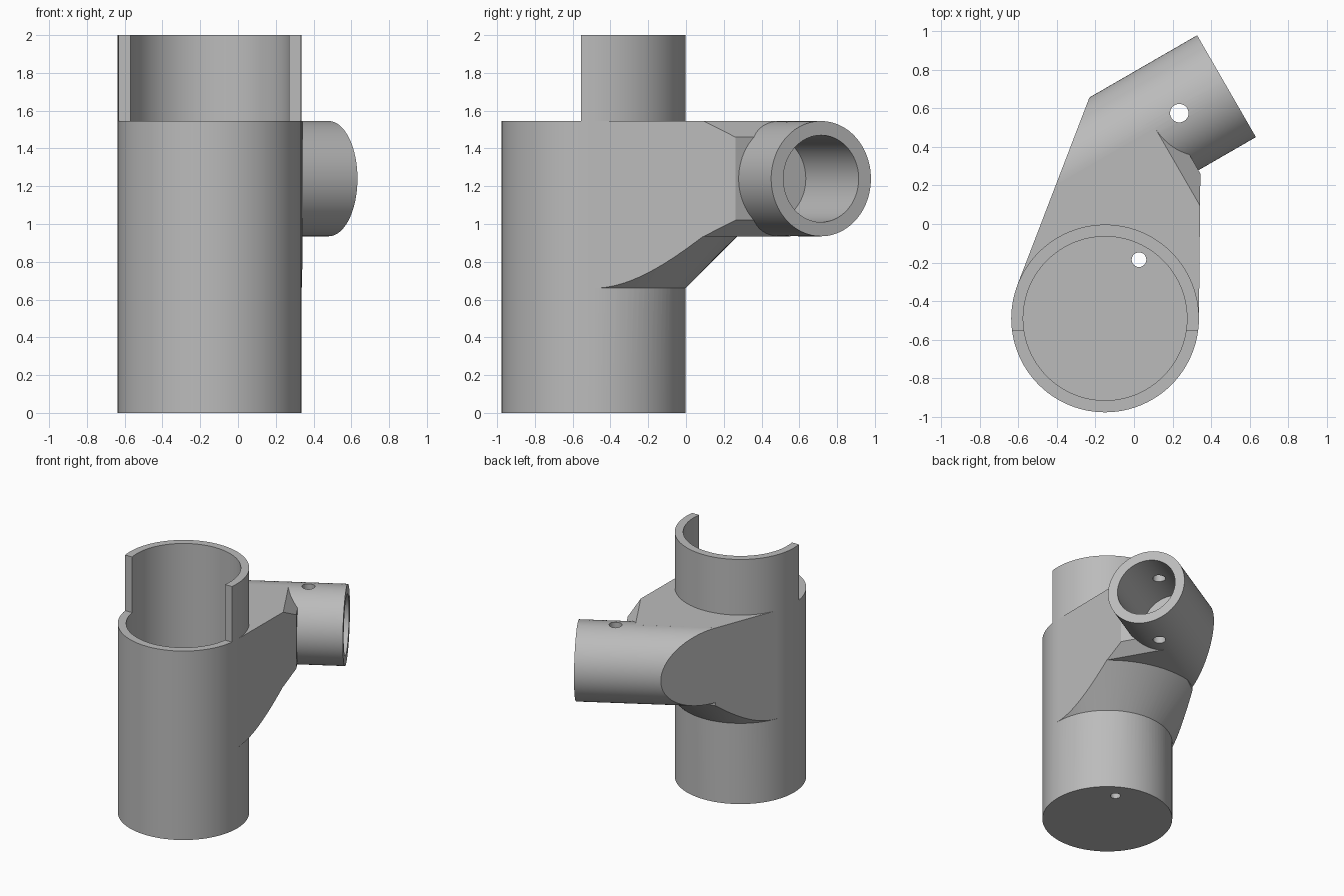
import bpy
import bmesh
from math import pi, cos, sin
from mathutils import Vector

old = bpy.data.objects.get("Cube")
if old:
    bpy.data.objects.remove(old, do_unlink=True)

SEG = 96
UP = Vector((0, 0, 1))
BODY = Vector((-0.15, -0.49, 0))        # vertical axis of the main socket
R_BODY, R_BORE = 0.487, 0.425
SHOULDER, FLOOR = 1.545, 0.12
AXIS = Vector((cos(pi / 6), 0.5, 0))    # direction of the side tube
SIDE = Vector((-0.5, cos(pi / 6), 0))
TUBE_END = Vector((0.48, 0.715, 1.24))


def finish(name, bm):
    bmesh.ops.recalc_face_normals(bm, faces=bm.faces)
    mesh = bpy.data.meshes.new(name)
    bm.to_mesh(mesh)
    bm.free()
    obj = bpy.data.objects.new(name, mesh)
    bpy.context.collection.objects.link(obj)
    return obj


def cylinder(name, radius, start, end, seg=SEG):
    bm = bmesh.new()
    d = end - start
    bmesh.ops.create_cone(bm, cap_ends=True, segments=seg, radius1=radius,
                          radius2=radius, depth=d.length)
    rot = d.to_track_quat('Z', 'Y')
    for v in bm.verts:
        v.co = rot @ v.co + (start + end) / 2
    return finish(name, bm)


def prism(name, points, sweep):
    bm = bmesh.new()
    face = bm.faces.new([bm.verts.new(p) for p in points])
    out = bmesh.ops.extrude_face_region(bm, geom=[face])
    moved = [g for g in out["geom"] if isinstance(g, bmesh.types.BMVert)]
    bmesh.ops.translate(bm, verts=moved, vec=sweep)
    return finish(name, bm)


def lathe(name, profile, centre):
    bm = bmesh.new()
    verts = [bm.verts.new(centre + Vector((r, 0, z))) for r, z in profile]
    edges = [bm.edges.new(pair) for pair in zip(verts, verts[1:])]
    bmesh.ops.spin(bm, geom=verts + edges, cent=centre, axis=UP,
                   angle=2 * pi, steps=SEG)
    bmesh.ops.remove_doubles(bm, verts=bm.verts, dist=0.0001)
    return finish(name, bm)


def combine(target, other, operation):
    mod = target.modifiers.new("join", 'BOOLEAN')
    mod.operation, mod.solver, mod.object = operation, 'EXACT', other
    bpy.context.view_layer.objects.active = target
    bpy.ops.object.modifier_apply(modifier=mod.name)
    bpy.data.objects.remove(other, do_unlink=True)


# Main socket with a taller half sleeve at the back
bracket = cylinder("tube_bracket", R_BODY, BODY, BODY + UP * 2)
front_cut = [(x, y, SHOULDER) for x, y in
             [(-1, -2), (1, -2), (1, -0.555), (-1, -0.555)]]
combine(bracket, prism("front_cut", front_cut, UP), 'DIFFERENCE')

# Arm: plan shape, trimmed by a conical underside and a chamfered end
plan = [(BODY.x, BODY.y), (0.337, -0.49), (0.348, 0.634),
        (-0.7, 0.0289), (-0.694, -0.282)]
arm = prism("arm", [(x, y, 0.5) for x, y in plan], UP * (SHOULDER - 0.5))
underside = [(0, 0.64), (0.467, 0.64), (0.762, 0.935),
             (3, 0.935), (3, 1.8), (0, 1.8)]
combine(arm, lathe("underside_limit", underside, BODY), 'INTERSECT')
end_shape = [(-2, 0.3), (0.344, 0.3), (0.344, 0.935), (0.429, 1.02),
             (0.429, 1.46), (0.344, SHOULDER), (0.344, 1.8), (-2, 1.8)]
end_points = [AXIS * a + UP * z - SIDE * 2 for a, z in end_shape]
combine(arm, prism("end_limit", end_points, SIDE * 4), 'INTERSECT')

# Side tube, then one flat side face shared by arm and tube
tube = cylinder("side_tube", 0.305, TUBE_END - AXIS * 1.5, TUBE_END)
combine(arm, tube, 'UNION')
corner = Vector((-0.23, 0.66, 0))
reach = corner - BODY
turn = math_angle = pi / 2 - Vector((R_BODY, 0)).length / reach.length
tangent_length = (reach.length ** 2 - R_BODY ** 2) ** 0.5
ratio, rise = R_BODY / reach.length, tangent_length / reach.length
unit = reach.normalized()
touch = BODY + R_BODY * (unit * ratio + Vector((-unit.y, unit.x, 0)) * rise)
along = (corner - touch).normalized()
right = Vector((along.y, -along.x, 0))
low, high = corner - along * 3, corner + along * 2
keep = [low, high, high + right * 4, low + right * 4]
combine(arm, prism("side_limit", keep, UP * 3), 'INTERSECT')
combine(bracket, arm, 'UNION')

# Bores of the socket and the side tube
combine(bracket, cylinder("main_bore", R_BORE, BODY + UP * FLOOR,
                          BODY + UP * 2.2), 'DIFFERENCE')
combine(bracket, cylinder("tube_bore", 0.23, TUBE_END - AXIS * 0.56,
                          TUBE_END + AXIS * 0.2), 'DIFFERENCE')

# Pin hole through the tube, cable hole and six bolt holes in the floor
pin = Vector((0.235, 0.575, 0))
combine(bracket, cylinder("pin_hole", 0.048, pin + UP * 0.7,
                          pin + UP * 1.8, 32), 'DIFFERENCE')
holes = [(BODY + Vector((0, -0.16, 0)), 0.14, 64)]
for i in range(6):
    a = i * pi / 3
    holes.append((BODY + Vector((cos(a), sin(a), 0)) * 0.352, 0.038, 32))
for centre, radius, seg in holes:
    combine(bracket, cylinder("floor_hole", radius, centre - UP * 0.1,
                              centre + UP * 0.3, seg), 'DIFFERENCE')

# Single grey finish
grey = bpy.data.materials.new("light_grey")
grey.use_nodes = True
colour = (0.5, 0.5, 0.5, 1)
grey.diffuse_color = colour
grey.node_tree.nodes["Principled BSDF"].inputs["Base Color"].default_value = colour
bracket.data.materials.clear()
bracket.data.materials.append(grey)

# Smooth round faces, crisp edges
bpy.ops.object.select_all(action='DESELECT')
bracket.select_set(True)
bpy.context.view_layer.objects.active = bracket
bpy.ops.object.shade_smooth_by_angle(angle=pi / 9)
normals = bracket.modifiers.new("even_normals", 'WEIGHTED_NORMAL')
normals.keep_sharp = True
